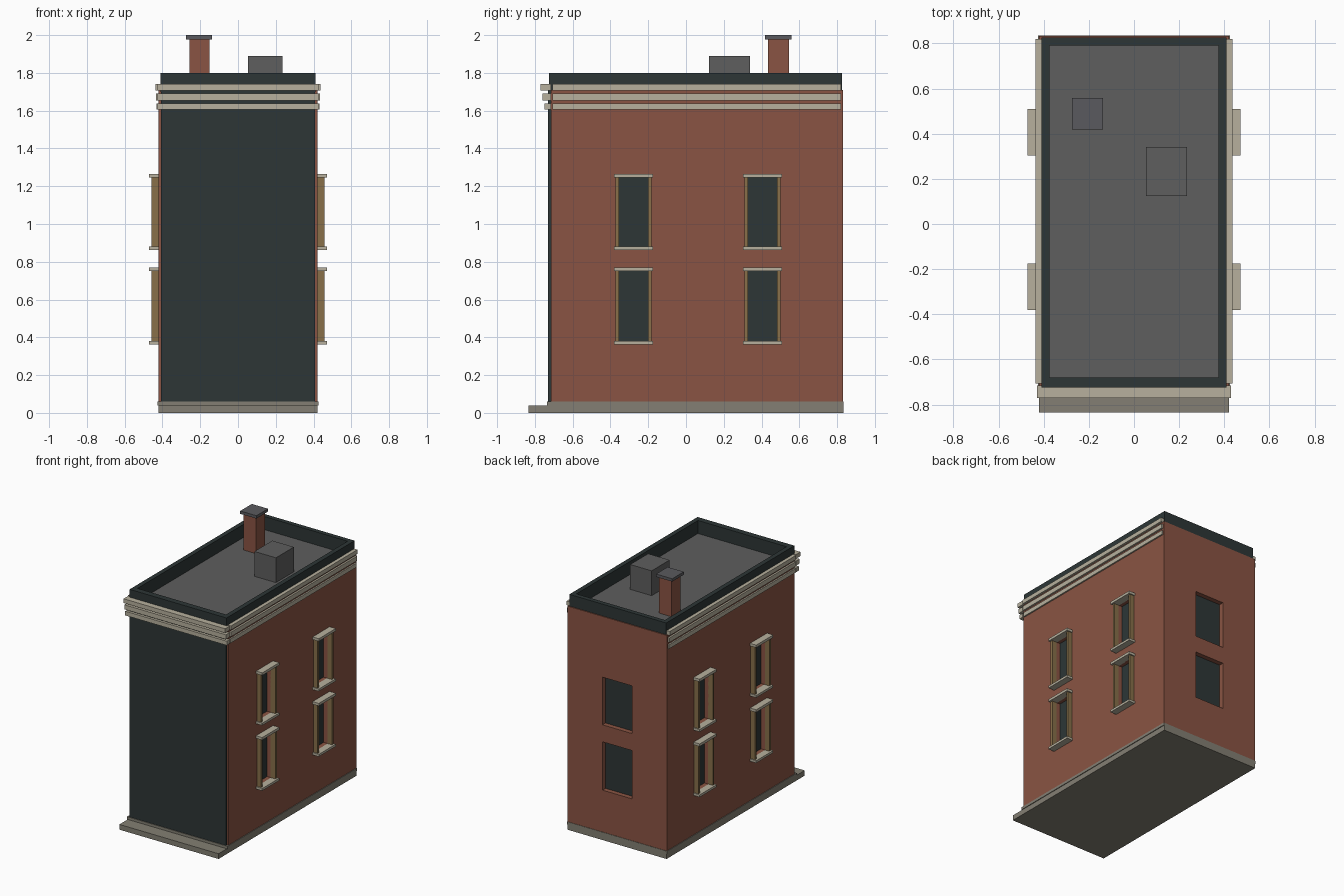
import bpy
import bmesh
from mathutils import Vector

if "Cube" in bpy.data.objects:
    bpy.data.objects.remove(bpy.data.objects["Cube"])


def srgb(c):
    c /= 255
    return c / 12.92 if c < 0.04045 else ((c + 0.055) / 1.055) ** 2.4


def material(name, *rgb):
    colour = [srgb(c) for c in rgb] + [1]
    m = bpy.data.materials.new(name)
    m.use_nodes = True
    m.diffuse_color = colour
    m.node_tree.nodes["Principled BSDF"].inputs["Base Color"].default_value = colour
    return m


BRICK = material("red brick", 138, 84, 67)
DARK = material("dark slate", 45, 54, 54)
STONE = material("pale stone", 183, 176, 157)
BASE = material("grey stone", 131, 127, 115)
TIMBER = material("brown timber", 136, 112, 74)
ROOF = material("roof grey", 94, 94, 94)
CAP = material("cap grey", 90, 90, 94)


def finish(name, bm, mat):
    bmesh.ops.recalc_face_normals(bm, faces=bm.faces)
    mesh = bpy.data.meshes.new(name)
    bm.to_mesh(mesh)
    bm.free()
    mesh.materials.append(mat)
    obj = bpy.data.objects.new(name, mesh)
    bpy.context.collection.objects.link(obj)
    return obj


def box(name, mat, xs, ys, zs):
    bm = bmesh.new()
    bmesh.ops.create_cube(bm, size=1)
    for v in bm.verts:
        v.co = Vector(sum(r) / 2 + c * (r[1] - r[0]) for r, c in zip((xs, ys, zs), v.co))
    return finish(name, bm, mat)


def panel(name, mat, us, vs, ws, holes, place):
    """Slab over us by vs, from depth ws[0] to ws[1], with rectangular openings."""
    cu = sorted(set(us) | {u for h in holes for u in h[0]})
    cv = sorted(set(vs) | {v for h in holes for v in h[1]})
    bm = bmesh.new()
    grid = [[bm.verts.new(place(u, v, ws[0])) for v in cv] for u in cu]
    for i in range(len(cu) - 1):
        for j in range(len(cv) - 1):
            u, v = (cu[i] + cu[i + 1]) / 2, (cv[j] + cv[j + 1]) / 2
            if not any(a[0] < u < a[1] and b[0] < v < b[1] for a, b in holes):
                bm.faces.new((grid[i][j], grid[i + 1][j], grid[i + 1][j + 1], grid[i][j + 1]))
    for v in [v for v in bm.verts if not v.link_faces]:
        bm.verts.remove(v)
    out = bmesh.ops.extrude_face_region(bm, geom=bm.faces[:])["geom"]
    shift = Vector(place(0, 0, ws[1])) - Vector(place(0, 0, ws[0]))
    bmesh.ops.translate(bm, vec=shift, verts=[g for g in out if isinstance(g, bmesh.types.BMVert)])
    return finish(name, bm, mat)


STOREYS = [(0.38, 0.75), (0.88, 1.245)]
WINDOW_Y = [-0.278, 0.406]
HALF = 0.077
WALL_Z = (0.06, 1.71)

# Base slab with front step, and the plinth above it
box("base_step", BASE, (-0.42, 0.42), (-0.835, 0.835), (0, 0.04))
box("plinth", BASE, (-0.425, 0.425), (-0.735, 0.835), (0.04, 0.06))

# Dark core showing through the openings, and the plain front
box("window_glass_core", DARK, (-0.387, 0.387), (-0.7, 0.795), (0.06, 1.69))
box("front_wall", DARK, (-0.408, 0.408), (-0.73, -0.7), (0.06, 1.72))

# Flat roof and raised parapet ring
box("roof", ROOF, (-0.39, 0.39), (-0.7, 0.81), (1.69, 1.7))
panel("parapet", DARK, (-0.41, 0.41), (-0.725, 0.825), (1.7, 1.8),
      [((-0.375, 0.375), (-0.68, 0.79))], lambda u, v, w: (u, v, w))

# Back wall with one opening per storey
panel("back_wall", BRICK, (-0.42, 0.42), WALL_Z, (0.795, 0.832),
      [((-0.125, 0.125), z) for z in STOREYS], lambda u, v, w: (u, w, v))

# Cornice bands: bottom, top, front reach, side reach
BANDS = [(1.605, 1.637, 0.75, 0.431), (1.655, 1.69, 0.76, 0.434), (1.708, 1.74, 0.77, 0.437)]
for n, (lo, hi, front, side) in enumerate(BANDS, 1):
    box(f"front_cornice_{n}", STONE, (-0.43, 0.43), (-front, -0.715), (lo, hi))

for s, word in ((-1, "right"), (1, "left")):
    def span(a, b):
        return sorted((s * a, s * b))

    # Side wall
    holes = [((y - HALF, y + HALF), z) for y in WINDOW_Y for z in STOREYS]
    panel(f"{word}_wall", BRICK, (-0.715, 0.82), WALL_Z, (0.387, 0.42), holes,
          lambda u, v, w: (s * w, u, v))

    # Side cornice bands
    for n, (lo, hi, front, side) in enumerate(BANDS, 1):
        box(f"{word}_cornice_{n}", STONE, span(0.405, side), (-0.707, 0.82), (lo, hi))

    # Window surrounds: timber jambs between a stone sill and lintel
    for row, (z0, z1) in zip(("lower", "upper"), STOREYS):
        for col, y in zip(("front", "back"), WINDOW_Y):
            name = f"{word}_{row}_{col}"
            for t in (-1, 1):
                edges = sorted((y + t * HALF, y + t * 0.095))
                box(f"{name}_jamb", TIMBER, span(0.415, 0.457), edges, (z0, z1))
            for part, lo, hi in (("sill", z0 - 0.018, z0), ("lintel", z1, z1 + 0.02)):
                box(f"{name}_{part}", STONE, span(0.415, 0.472), (y - 0.103, y + 0.103), (lo, hi))

# Chimney with cap, and the roof vent
box("chimney", BRICK, (-0.258, -0.152), (0.433, 0.544), (1.7, 1.98))
box("chimney_cap", CAP, (-0.274, -0.137), (0.418, 0.558), (1.978, 2.0))
box("roof_vent", ROOF, (0.053, 0.235), (0.123, 0.34), (1.7, 1.89))
